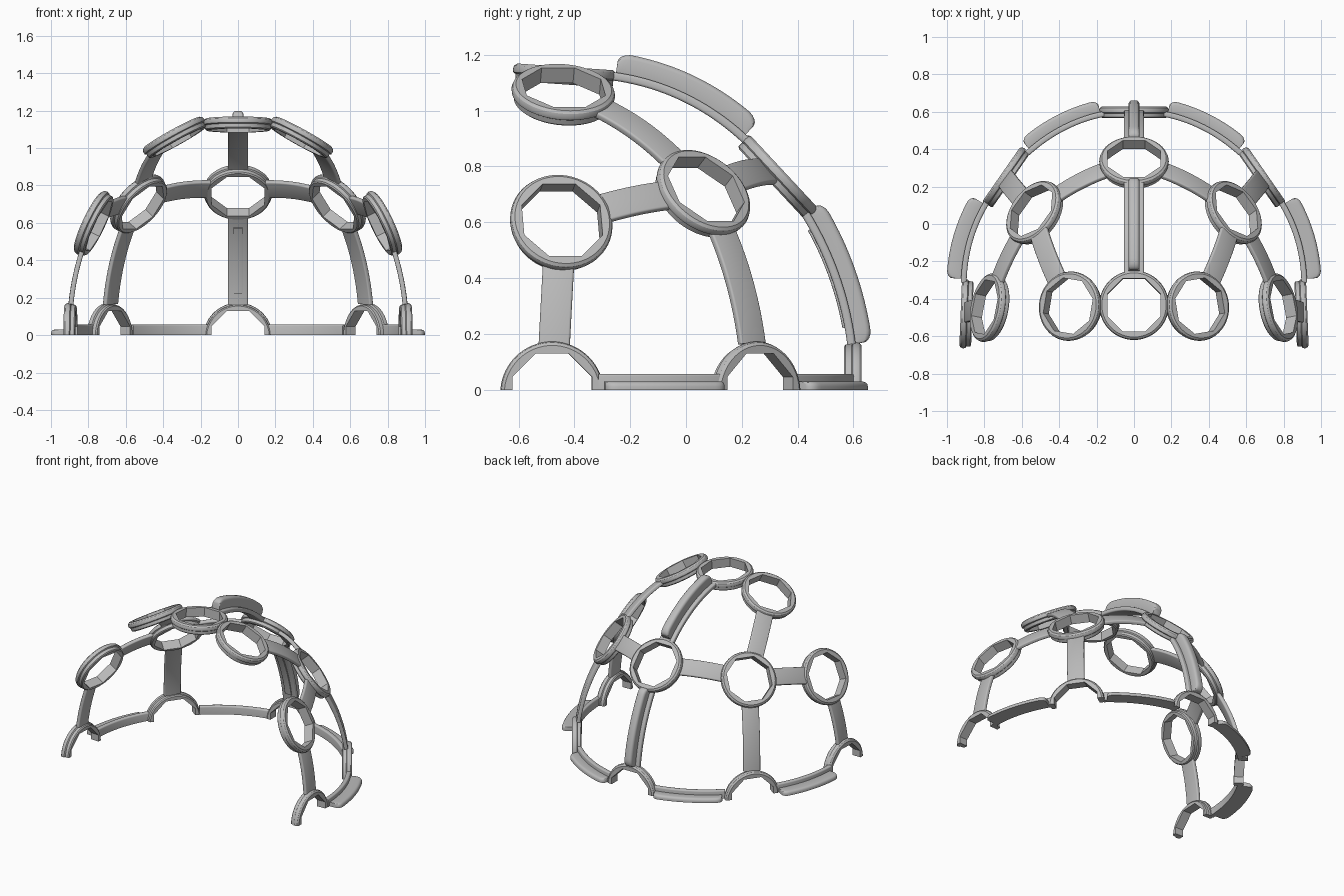
import bpy, bmesh, math
from mathutils import Vector

cube = bpy.data.objects.get("Cube")
if cube:
    bpy.data.objects.remove(cube)

# One matte grey for the whole frame
grey = bpy.data.materials.new("matte_grey")
grey.use_nodes = True
GREY = (0.5, 0.5, 0.5, 1)
grey.diffuse_color = GREY
grey.node_tree.nodes["Principled BSDF"].inputs["Base Color"].default_value = GREY

# Ellipsoid the frame is wrapped around
CENTRE = Vector((0, -0.46, 0))
RADII = Vector((0.9, 1.06, 1.12))


def to_unit(p):
    d = p - CENTRE
    return Vector([d[i] / RADII[i] for i in range(3)])


def from_unit(u):
    return CENTRE + Vector([u[i] * RADII[i] for i in range(3)])


def normal_at(p):
    u = to_unit(p)
    return Vector([u[i] / RADII[i] for i in range(3)]).normalized()


def finish(name, bm, cut):
    if cut:  # trim the rim level with the ground
        geom = bm.verts[:] + bm.edges[:] + bm.faces[:]
        res = bmesh.ops.bisect_plane(bm, geom=geom, plane_co=(0, 0, 0),
                                     plane_no=(0, 0, -1), clear_outer=True)
        edges = [e for e in res["geom_cut"] if isinstance(e, bmesh.types.BMEdge)]
        bmesh.ops.holes_fill(bm, edges=edges)
    bmesh.ops.recalc_face_normals(bm, faces=bm.faces)
    mesh = bpy.data.meshes.new(name)
    bm.to_mesh(mesh)
    bm.free()
    mesh.materials.append(grey)
    mesh.shade_smooth()
    mesh.set_sharp_from_angle(angle=math.radians(32))
    obj = bpy.data.objects.new(name, mesh)
    bpy.context.collection.objects.link(obj)


def bridge(bm, loops, closed):
    """Skin a list of vertex loops; closed joins last to first, else cap ends."""
    n = len(loops[0])
    pairs = list(zip(loops, loops[1:])) + ([(loops[-1], loops[0])] if closed else [])
    for a, b in pairs:
        for i in range(n):
            j = (i + 1) % n
            bm.faces.new((a[i], a[j], b[j], b[i]))
    if not closed:
        bm.faces.new(loops[0])
        bm.faces.new(loops[-1])


def ring(name, centre, normal, cut):
    """Round collar with an eight-sided hole; rim collars sit slightly sunk."""
    if cut:
        centre = centre - Vector((0, 0, 0.013))
    n = Vector(normal).normalized()
    u = Vector((1, 0, 0)) if abs(n.x) < 0.01 else Vector((0, 0, 1)).cross(n).normalized()
    v = n.cross(u).normalized()
    bm = bmesh.new()
    outer = [(0.168, -0.036), (0.175, -0.03), (0.176, -0.01), (0.184, -0.005),
             (0.186, 0.007), (0.182, 0.019), (0.172, 0.027)]
    loops = []
    count = 64
    eighth = math.pi / 4
    for r, h in outer + [(None, 0.027), (None, -0.036)]:
        loop = []
        for i in range(count):
            a = 2 * math.pi * i / count
            rad = r or 0.143 / math.cos((a + eighth / 2) % eighth - eighth / 2)
            loop.append(bm.verts.new(centre + u * rad * math.cos(a)
                                     + v * rad * math.sin(a) + n * h))
        loops.append(loop)
    bridge(bm, loops, True)
    finish(name, bm, cut)


def rounded_section(width, low, high, radius):
    """Rectangle with rounded corners, as (across, outward) points."""
    mid = (low + high) / 2
    half_w, half_h = width / 2 - radius, (high - low) / 2 - radius
    points = []
    for q, (sx, sy) in enumerate(((1, 1), (-1, 1), (-1, -1), (1, -1))):
        for k in range(4):
            a = (q + k / 3) * math.pi / 2
            points.append((sx * half_w + radius * math.cos(a),
                           mid + sy * half_h + radius * math.sin(a)))
    return points


def sweep(name, a, b, width, low, high, bow=0, trim=0.16, taper=0, cut=False):
    """Bar following the ellipsoid from a to b, between two surface offsets."""
    ua, ub = to_unit(a), to_unit(b)
    angle = ua.angle(ub)
    t0 = trim / (a - b).length

    def point(t):
        d = (ua.normalized() * math.sin((1 - t) * angle)
             + ub.normalized() * math.sin(t * angle)) / math.sin(angle)
        p = from_unit(d * (ua.length * (1 - t) + ub.length * t))
        return p + normal_at(p) * bow * math.sin(math.pi * t)

    bm = bmesh.new()
    loops = []
    steps = 28
    radius = min(width, high - low) * 0.3
    for k in range(steps + 1):
        s = (1 - math.cos(math.pi * k / steps)) / 2
        t = t0 + (1 - 2 * t0) * s
        p = point(t)
        tangent = (point(t + 0.01) - point(t - 0.01)).normalized()
        side = tangent.cross(normal_at(p)).normalized()
        n = side.cross(tangent)
        # rounded shoulders where the bar meets its collars
        edge = max(0, 1 - min(s, 1 - s) / 0.09)
        top = high - taper * (1 - math.sqrt(1 - edge * edge))
        loops.append([bm.verts.new(p + side * x + n * h)
                      for x, h in rounded_section(width, low, top, radius)])
    bridge(bm, loops, False)
    finish(name, bm, cut)


# Collars: name -> (centre, facing), built on the +x side and mirrored
MIDDLE = {
    "crown": ((0, -0.435, 1.13), (0, 0.07, 1)),
    "upper_back": ((0, 0.33, 0.765), (0, 0.73, 0.68)),
    "rear_rim": ((0, 0.602, 0), (0, 1, 0)),
}
SIDE = {
    "upper_side": ((0.34, -0.44, 1.06), (0.48, 0.08, 0.87)),
    "lower_side": ((0.775, -0.448, 0.597), (0.88, 0.17, 0.42)),
    "back_side": ((0.532, 0.06, 0.703), (0.64, 0.46, 0.60)),
    "front_rim": ((0.9, -0.48, 0), (1, 0.04, 0)),
    "back_rim": ((0.688, 0.25, 0), (0.82, 0.57, 0)),
}


def spot(key, sign):
    c = Vector((MIDDLE.get(key) or SIDE[key])[0])
    c.x *= sign
    return c


for key, (c, n) in MIDDLE.items():
    ring(key + "_ring", Vector(c), n, "rim" in key)

# Ribbed struts along the centre line
for start, end, bow, top, trim in (("crown", "upper_back", 0.02, 0.085, 0.178),
                                   ("upper_back", "rear_rim", 0, 0.075, 0.16)):
    a, b = spot(start, 1), spot(end, 1)
    sweep(start + "_strut", a, b, 0.108, -0.015, 0.015, bow)
    sweep(start + "_rib", a, b, 0.058, 0, top, bow, trim, 0.03)

# Plain raised plate inside the rear strut
sweep("inner_plate", spot("upper_back", 1), spot("rear_rim", 1), 0.05, -0.023, -0.014,
      trim=0.22)

# start, end, outward bow
PLAIN = [("upper_back", "back_side", 0), ("back_side", "upper_side", 0.01),
         ("back_side", "lower_side", 0), ("back_side", "back_rim", 0.003),
         ("lower_side", "front_rim", 0)]
RIM = [("front_rim", "back_rim", 0.025, 0.092), ("back_rim", "rear_rim", 0, 0.077)]

for sign, label in ((1, "left"), (-1, "right")):
    for key, (c, n) in SIDE.items():
        ring(f"{label}_{key}_ring", spot(key, sign), (n[0] * sign, n[1], n[2]), "rim" in key)
    # Plain struts
    for start, end, bow in PLAIN:
        sweep(f"{label}_{start}_to_{end}_strut", spot(start, sign), spot(end, sign),
              0.112, -0.013, 0.013, bow)
    # Rim struts with an outward rib, halved by the ground
    for start, end, bow, top in RIM:
        a, b = spot(start, sign), spot(end, sign)
        sweep(f"{label}_{start}_strut", a, b, 0.115, -0.015, 0.015, bow, cut=True)
        sweep(f"{label}_{start}_rib", a, b, 0.058, 0, top, bow, 0.18, 0.03, cut=True)
